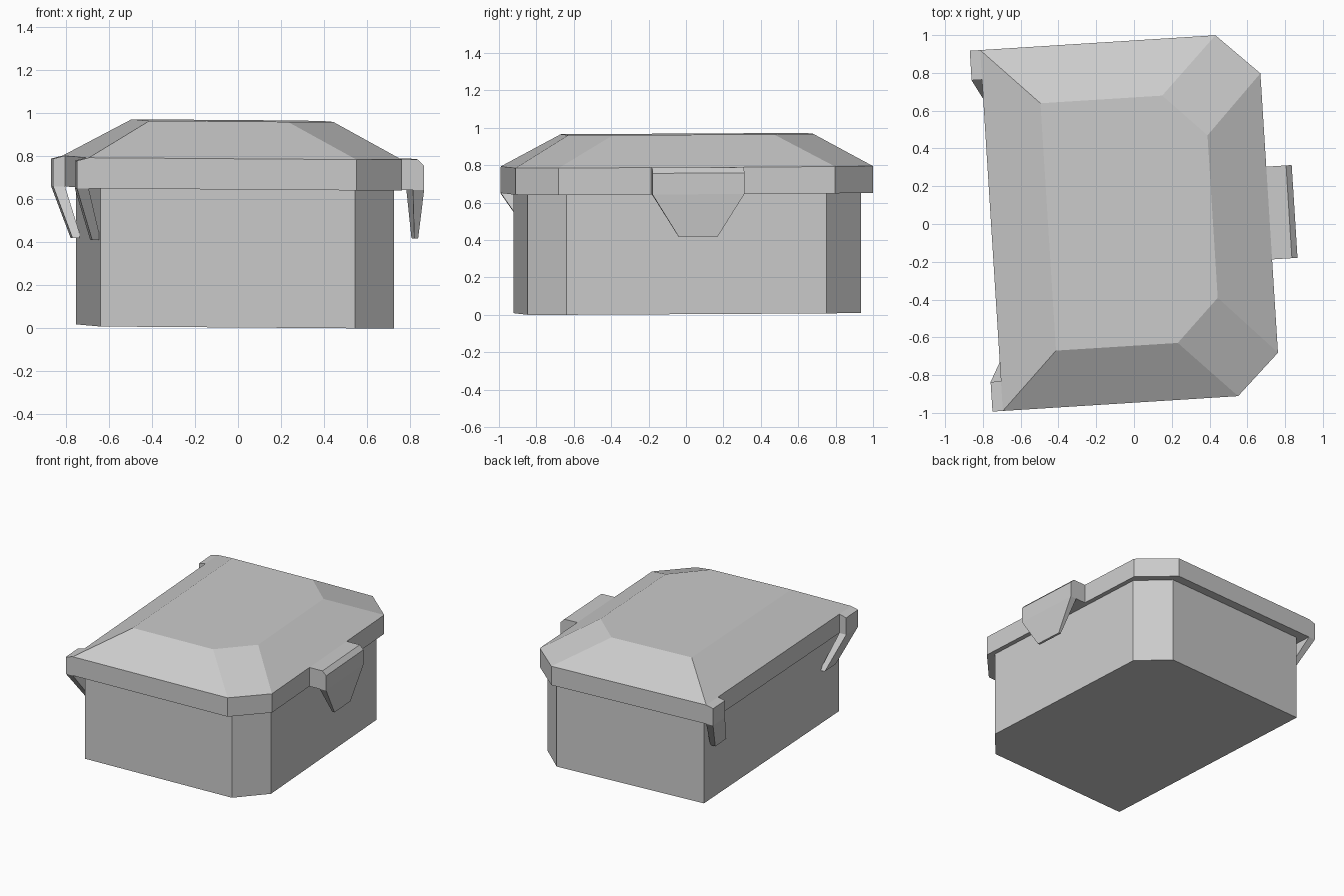
import bpy, bmesh, math
from mathutils import Matrix

cube = bpy.data.objects.get("Cube")
if cube:
    bpy.data.objects.remove(cube, do_unlink=True)

grey = bpy.data.materials.new("plain_grey")
grey.use_nodes = True
GREY = (0.6, 0.6, 0.6, 1)
grey.diffuse_color = GREY
grey.node_tree.nodes["Principled BSDF"].inputs["Base Color"].default_value = GREY

# The whole box is turned slightly and leans a touch
lean = Matrix.Identity(4)
lean[2][0], lean[2][1], lean[2][3] = -0.0075, 0.005, 0.0086
POSE = lean @ Matrix.Translation((0, 0.013, 0)) @ Matrix.Rotation(math.radians(3.6), 4, "Z")


def loft(name, rings):
    """Skin equal-length rings of points into a closed, flat-faced solid."""
    bm = bmesh.new()
    loops = [[bm.verts.new(p) for p in ring] for ring in rings]
    n = len(loops[0])
    for a, b in zip(loops, loops[1:]):
        for i in range(n):
            j = (i + 1) % n
            bm.faces.new((a[i], a[j], b[j], b[i]))
    bm.faces.new(loops[0])
    bm.faces.new(loops[-1])
    bm.transform(POSE)
    bmesh.ops.recalc_face_normals(bm, faces=bm.faces)
    mesh = bpy.data.meshes.new(name)
    bm.to_mesh(mesh)
    bm.free()
    mesh.materials.append(grey)
    obj = bpy.data.objects.new(name, mesh)
    bpy.context.collection.objects.link(obj)
    return obj


def outline(left, cut_x, right, cut_y, half, z):
    """Rectangle with its two +x corners cut off."""
    return [(left, -half, z), (cut_x, -half, z), (right, -cut_y, z),
            (right, cut_y, z), (cut_x, half, z), (left, half, z)]


def rect(x0, x1, y0, y1, z):
    return [(x0, y0, z), (x1, y0, z), (x1, y1, z), (x0, y1, z)]


def extrude_y(name, profile, y0, y1):
    return loft(name, [[(x, y, z) for x, z in profile] for y in (y0, y1)])


RIM_LOW, RIM_TOP, ROOF = 0.642, 0.785, 0.957

# Box and lid
body = (-0.698, 0.488, 0.683, 0.697, 0.893)
rim = (-0.756, 0.492, 0.717, 0.741, 0.957)
crown = (-0.455, 0.191, 0.417, 0.431, 0.656)
loft("box_body", [outline(*body, 0), outline(*body, RIM_LOW + 0.02)])
loft("lid", [outline(*rim, RIM_LOW), outline(*rim, RIM_TOP), outline(*crown, ROOF)])

# Latch in the middle of the +x side
extrude_y("latch_block", [(0.69, RIM_LOW), (0.852, RIM_LOW), (0.852, 0.755),
                          (0.822, RIM_TOP), (0.69, RIM_TOP)], -0.246, 0.246)
loft("latch_tongue", [rect(0.815, 0.833, -0.105, 0.105, 0.416),
                      rect(0.8, 0.852, -0.246, 0.246, RIM_LOW)])

# Hinge hooks at both ends of the -x side
for side, label in ((1, "back"), (-1, "front")):
    extrude_y(label + "_hinge_block", [(-0.74, RIM_LOW), (-0.811, RIM_LOW),
                                       (-0.811, 0.77), (-0.756, RIM_TOP), (-0.74, RIM_TOP)],
              side * 0.8, side * 0.957)
    loft(label + "_hinge_leg", [rect(-0.73, -0.69, side * 0.65, side * 0.795, 0.402),
                                rect(-0.811, -0.756, side * 0.8, side * 0.957, RIM_LOW)])
